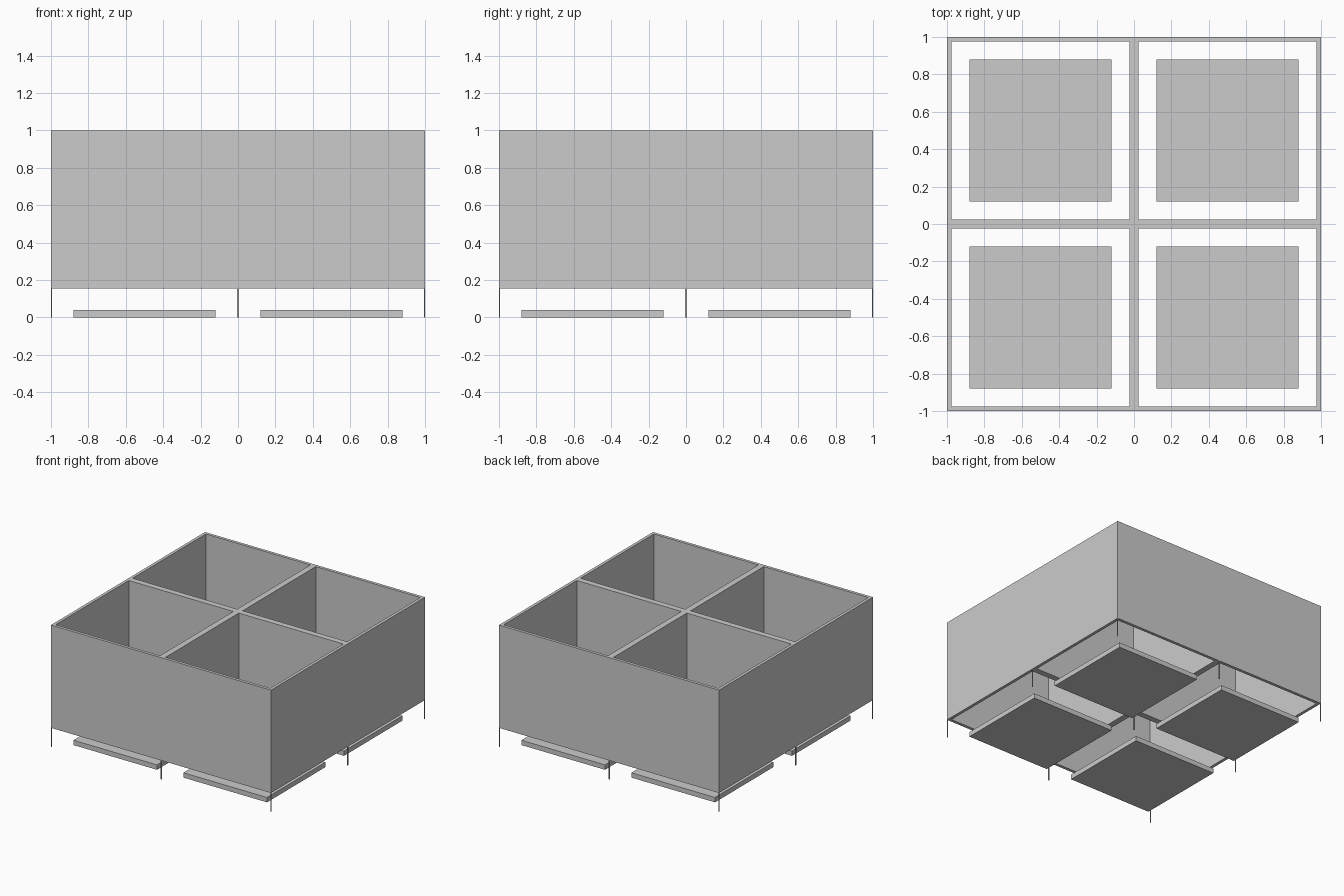
import bpy, bmesh
from mathutils import Matrix, Vector

cube = bpy.data.objects.get("Cube")
if cube:
    bpy.data.objects.remove(cube, do_unlink=True)

WALL, BASE, TOP = 0.035, 0.155, 1.0   # wall thickness, wall bottom and top
LEG = 0.005                           # leg width
SIGNS = (-1, 1)

grey = bpy.data.materials.new("plain grey")
grey.use_nodes = True
colour = (0.6, 0.6, 0.6, 1)
grey.diffuse_color = colour
grey.node_tree.nodes["Principled BSDF"].inputs["Base Color"].default_value = colour


def add_object(name, bm):
    mesh = bpy.data.meshes.new(name)
    bm.to_mesh(mesh)
    bm.free()
    mesh.materials.append(grey)
    obj = bpy.data.objects.new(name, mesh)
    bpy.context.collection.objects.link(obj)
    return obj


def box(name, centre, size):
    bm = bmesh.new()
    place = Matrix.Translation(centre) @ Matrix.Diagonal((*size, 1))
    bmesh.ops.create_cube(bm, size=1, matrix=place)
    return add_object(name, bm)


# Wall grid: one square sheet with four inset openings, extruded upward
bm = bmesh.new()
bmesh.ops.create_grid(bm, x_segments=2, y_segments=2, size=1,
                      matrix=Matrix.Translation((0, 0, BASE)))
cells = bm.faces[:]
bmesh.ops.inset_individual(bm, faces=cells, thickness=WALL)
bmesh.ops.delete(bm, geom=cells, context='FACES')
rim = bmesh.ops.extrude_face_region(bm, geom=bm.faces[:], use_keep_orig=True)
top_verts = [v for v in rim["geom"] if isinstance(v, bmesh.types.BMVert)]
bmesh.ops.translate(bm, verts=top_verts, vec=Vector((0, 0, TOP - BASE)))
bmesh.ops.recalc_face_normals(bm, faces=bm.faces[:])
add_object("compartment_walls", bm)

# Floor plate under each compartment
for sx in SIGNS:
    for sy in SIGNS:
        box("floor_plate", (sx * 0.5, sy * 0.5, 0.02), (0.76, 0.76, 0.04))

# Thin legs at the corners, side middles and centre, doubled along the joints
for ix in (-1, 0, 1):
    for iy in (-1, 0, 1):
        wx, wy = (LEG if i else 2 * LEG for i in (ix, iy))
        box("thin_leg", (ix * (1 - LEG / 2), iy * (1 - LEG / 2), BASE / 2),
            (wx, wy, BASE))
